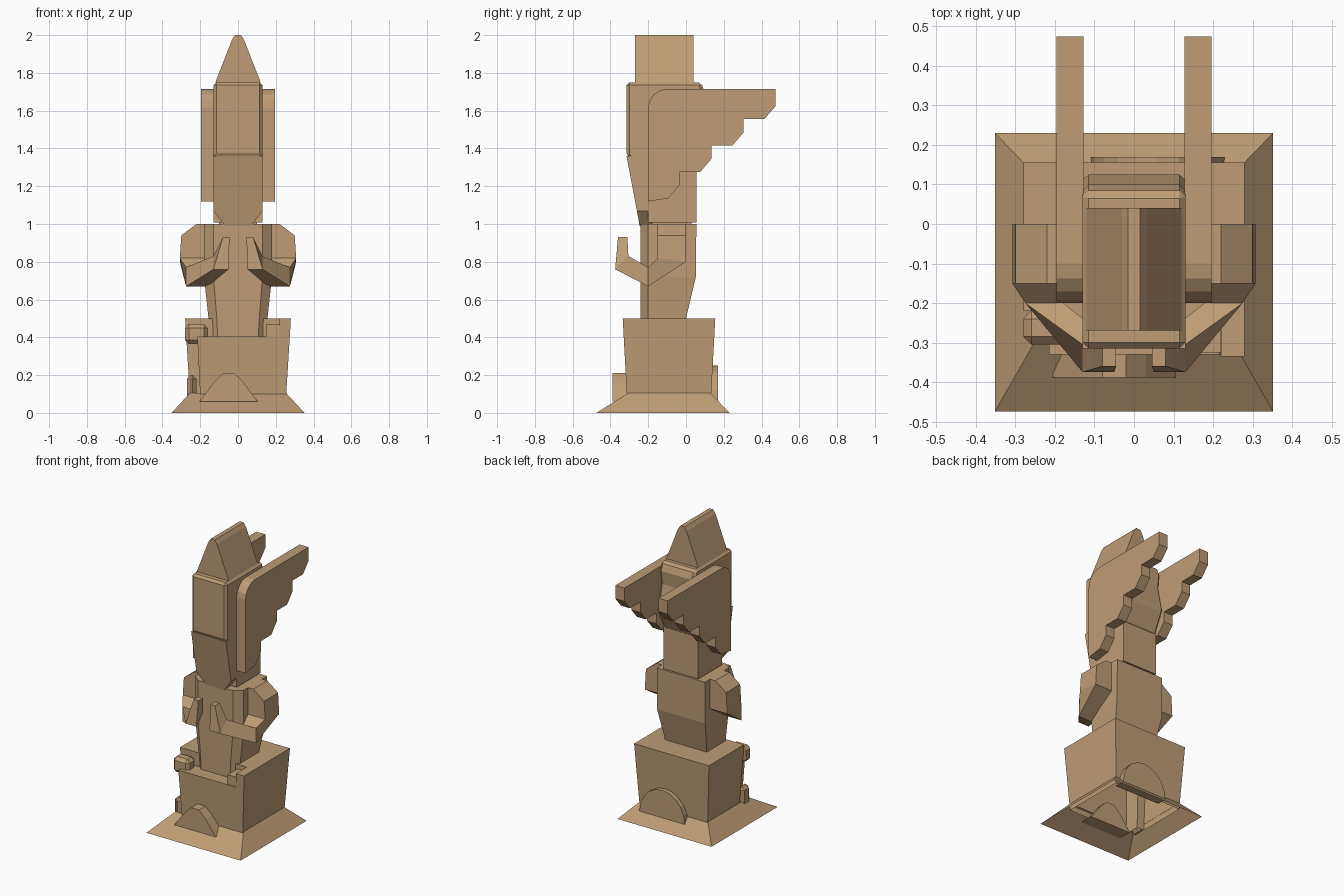
import bpy, bmesh, math

cube = bpy.data.objects.get("Cube")
if cube:
    bpy.data.objects.remove(cube, do_unlink=True)

wood = bpy.data.materials.new("tan_wood")
wood.use_nodes = True
wood.diffuse_color = (0.52, 0.335, 0.18, 1)
wood.node_tree.nodes["Principled BSDF"].inputs["Base Color"].default_value = wood.diffuse_color


def loft(name, rings, start=True, end=True, bevel=0):
    """Skin a list of equal-length point rings, with optional end caps."""
    bm = bmesh.new()
    loops = [[bm.verts.new(point) for point in ring] for ring in rings]
    for lower, upper in zip(loops, loops[1:]):
        for i in range(len(lower)):
            bm.faces.new((lower[i - 1], lower[i], upper[i], upper[i - 1]))
    if start:
        bm.faces.new(loops[0][::-1])
    if end:
        bm.faces.new(loops[-1])
    bmesh.ops.recalc_face_normals(bm, faces=bm.faces)
    mesh = bpy.data.meshes.new(name)
    bm.to_mesh(mesh)
    bm.free()
    mesh.materials.append(wood)
    obj = bpy.data.objects.new(name, mesh)
    bpy.context.collection.objects.link(obj)
    if bevel:
        modifier = obj.modifiers.new("chamfer", "BEVEL")
        modifier.width = bevel
        modifier.segments = 1


def rect(left, right, front, back, z):
    return [(left, front, z), (right, front, z), (right, back, z), (left, back, z)]


def block(name, left, right, front, back, bottom, top, bevel=0):
    loft(name, [rect(left, right, front, back, z) for z in (bottom, top)], bevel=bevel)


def mirrored(half):
    """Complete a half outline with its reflection across x = 0."""
    return half + [(-x, *rest) for x, *rest in reversed(half)]


def side_slab(name, profile, left, right, bevel=0):
    loft(name, [[(x, y, z) for y, z in profile] for x in (left, right)], bevel=bevel)


def front_slab(name, profile, front, back, offset=0):
    loft(name, [[(x + offset, y, z) for x, z in profile] for y in (front, back)])


def tapered(name, plan, bottom, top, start=False):
    """Pedestal layer that narrows downwards about the pedestal centre."""
    rings = []
    for z in (bottom, top):
        scale = 1 - (rim_top - z) * 0.22
        rings.append([(x * scale, middle + (y - middle) * scale, z) for x, y in plan])
    loft(name, rings, start=start)


# Pedestal limits shared by its parts
side, front, back, cut = 0.28, -0.335, 0.155, -0.22
middle = (front + back) / 2
foot, ledge, rim_top = 0.06, 0.405, 0.5

# Sloping ground skirt, open underneath
loft("base_skirt", [rect(-0.352, 0.352, -0.475, 0.23, 0),
                    rect(-0.255, 0.255, -0.305, 0.13, 0.105)], start=False, end=False)

# Pedestal with one cut corner, and a rim that is notched in front
tapered("pedestal", [(-side, back), (-side, cut), (cut, cut), (cut, front),
                     (side, front), (side, back)], foot, ledge)
tapered("pedestal_rim", [(-side, back), (-side, cut), (-cut, cut), (-cut, front),
                         (side, front), (side, back)], ledge, rim_top)
block("rim_peg", 0.15, -cut, front + 0.01, cut, ledge, 0.47)
block("rim_corner", -side, -0.16, front + 0.03, cut, ledge - 0.04, 0.47, bevel=0.02)
block("lower_corner", 0.01 - side, cut, front + 0.03, cut, foot, 0.2, bevel=0.02)

# Rounded mounds on the front and back of the pedestal
front_slab("front_mound", mirrored([(0.155, foot), (0.08, 0.16), (0.03, 0.21)]),
           -0.388, front + 0.05, offset=-0.05)
arc = [math.pi * i / 10 for i in range(11)]
front_slab("back_mound", [(0.17 * math.cos(a), foot + 0.19 * math.sin(a)) for a in arc],
           0.1, 0.17, offset=0.06)

# Torso with chamfered front corners
torso = []
for width, rear, z in ((0.15, -0.01, 0.4), (0.156, 0, rim_top),
                       (0.18, 0.052, 0.72), (0.18, 0.055, 1)):
    torso.append(mirrored([(width, rear, z), (width, -0.2, z), (width * 0.72, -0.24, z)]))
loft("torso", torso)

# Bent arm sections: inner and outer x, then front and back edges as (y, z)
arm = [(0.12, 0.22, (-0.15, 1), (0, 1)),
       (0.16, 0.3, (-0.15, 0.94), (0, 0.94)),
       (0.18, 0.308, (-0.15, 0.82), (0, 0.8)),
       (0.16, 0.275, (-0.2, 0.77), (-0.2, 0.67)),
       (0.05, 0.13, (-0.305, 0.83), (-0.375, 0.76)),
       (0.045, 0.08, (-0.31, 0.93), (-0.36, 0.93))]

# Stepped feather wing: rounded leading corner, then a rule for each feather
lead, wing_top, corner = -0.2, 1.715, 0.1
wing = [(lead, 1.12)]
for i in range(5):
    angle = math.pi / 8 * i
    wing.append((lead + corner * (1 - math.cos(angle)),
                 wing_top - corner * (1 - math.sin(angle))))
upper = wing_top
for feather in range(4):
    tip = 0.475 - 0.17 * feather
    lower = 1.555 - 0.14 * feather
    wing += [(tip, upper), (tip, lower + 0.07), (tip - 0.06, lower)]
    upper = lower

for label, sign in (("left", 1), ("right", -1)):
    loft(label + "_arm", [[(sign * inner, *near), (sign * outer, *near),
                           (sign * outer, *far), (sign * inner, *far)]
                          for inner, outer, near, far in arm])
    side_slab(label + "_wing", wing, sign * 0.128, sign * 0.196)

# Head with a bulging back, tapering beak and neck
cheek, face, brow, mouth = 0.13, -0.315, 1.75, 1.36
side_slab("head", [(face, mouth), (face, brow), (0.08, brow), (0.1, 1.69), (0.09, 1.6),
                   (0.128, 1.43), (0.055, 1.28), (lead, 1.28)],
          -cheek, cheek, bevel=0.015)
loft("beak", [rect(-cheek, cheek, face, -0.1, mouth),
              rect(-cheek, cheek, -0.26, -0.1, 1.07),
              rect(-0.07, 0.07, -0.245, -0.15, 0.99)])
block("neck", -cheek, cheek, lead, 0.055, 1.008, mouth)
block("neck_joint", -0.1, 0.1, -0.18, 0.03, 0.98, 1.03)

# Pointed crest on top of the head
front_slab("crest", mirrored([(0.12, brow), (0.032, 1.975), (0.015, 2)]), -0.27, 0.04)
